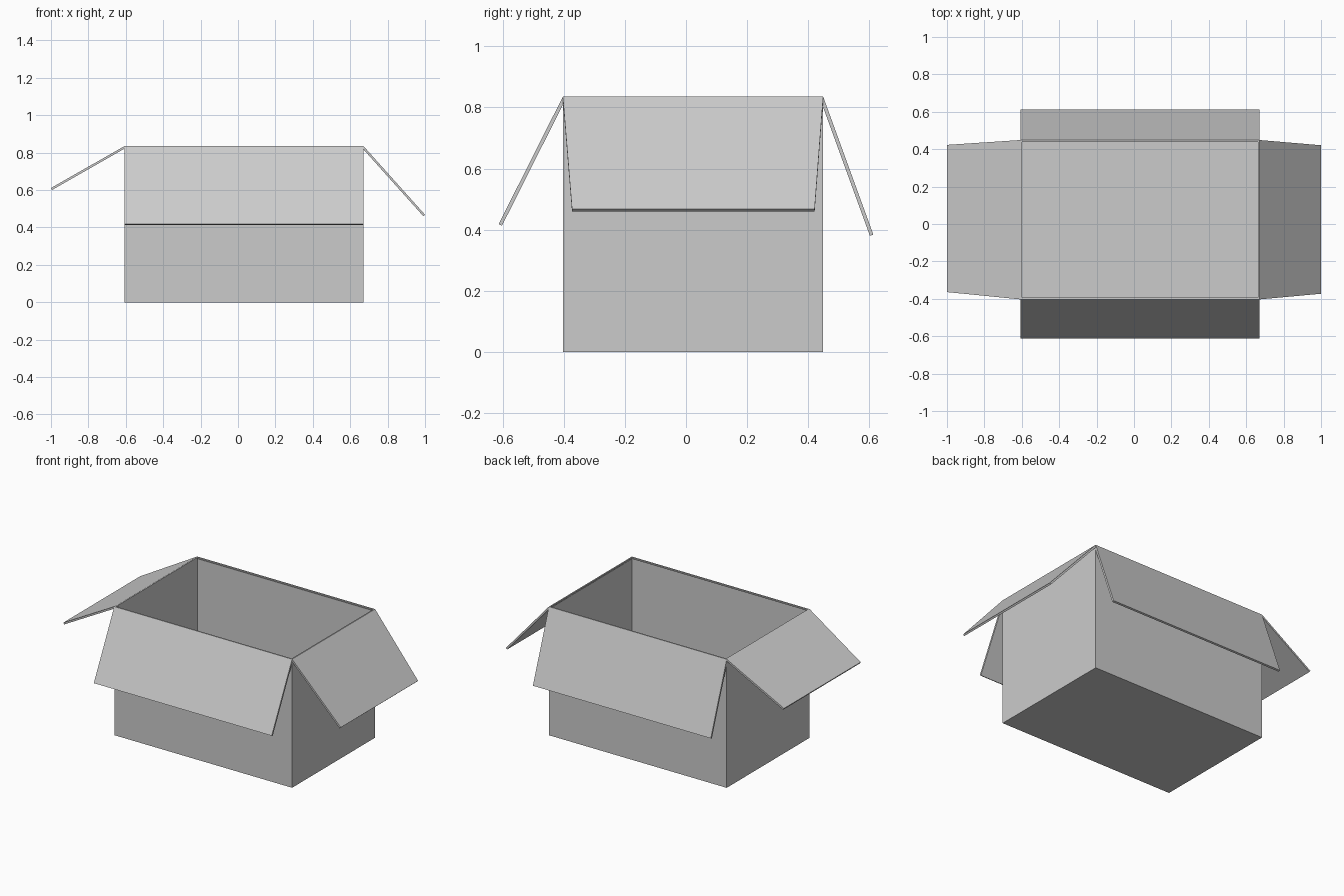
import bpy, bmesh
from mathutils import Vector

if "Cube" in bpy.data.objects:
    bpy.data.objects.remove(bpy.data.objects["Cube"])

X0, X1, Y0, Y1, H = -0.607, 0.671, -0.403, 0.449, 0.835
WALL, FLAP = 0.008, 0.012


def add_object(name, bm):
    bmesh.ops.recalc_face_normals(bm, faces=bm.faces[:])
    mesh = bpy.data.meshes.new(name)
    bm.to_mesh(mesh)
    bm.free()
    ob = bpy.data.objects.new(name, mesh)
    bpy.context.collection.objects.link(ob)
    return ob


def flap(name, corners):
    """Board whose upper face is the given quad, thickened underneath."""
    top = [Vector(c) for c in corners]
    n = (top[1] - top[0]).cross(top[3] - top[0]).normalized()
    if n.z > 0:
        n = -n
    bm = bmesh.new()
    a = [bm.verts.new(p) for p in top]
    b = [bm.verts.new(p + n * FLAP) for p in top]
    bm.faces.new(a)
    bm.faces.new(b[::-1])
    for i in range(4):
        j = (i + 1) % 4
        bm.faces.new((a[i], b[i], b[j], a[j]))
    return add_object(name, bm)


# Open box: outer shell with floor, hollowed by an inset rim and cavity
bm = bmesh.new()


def ring(inset, z):
    return [bm.verts.new((x, y, z)) for x, y in (
        (X0 + inset, Y0 + inset), (X1 - inset, Y0 + inset),
        (X1 - inset, Y1 - inset), (X0 + inset, Y1 - inset))]


rings = [ring(0, 0), ring(0, H), ring(WALL, H), ring(WALL, WALL)]
for lo, hi in zip(rings, rings[1:]):
    for i in range(4):
        j = (i + 1) % 4
        bm.faces.new((lo[i], lo[j], hi[j], hi[i]))
bm.faces.new(rings[0][::-1])
bm.faces.new(rings[-1])
add_object("box_body", bm)

# Long flaps, straight-sided, folded outward
flap("front_flap", [(X0, Y0, H), (X1, Y0, H), (X1, -0.613, 0.418), (X0, -0.613, 0.418)])
flap("back_flap", [(X1, Y1, H), (X0, Y1, H), (X0, 0.613, 0.384), (X1, 0.613, 0.384)])

# Short flaps, tapering toward their free edges
flap("left_flap", [(X0, Y1, H), (X0, Y0, H), (-1.0, -0.364, 0.611), (-1.0, 0.423, 0.611)])
flap("right_flap", [(X1, Y0, H), (X1, Y1, H), (1.0, 0.421, 0.468), (1.0, -0.373, 0.468)])
